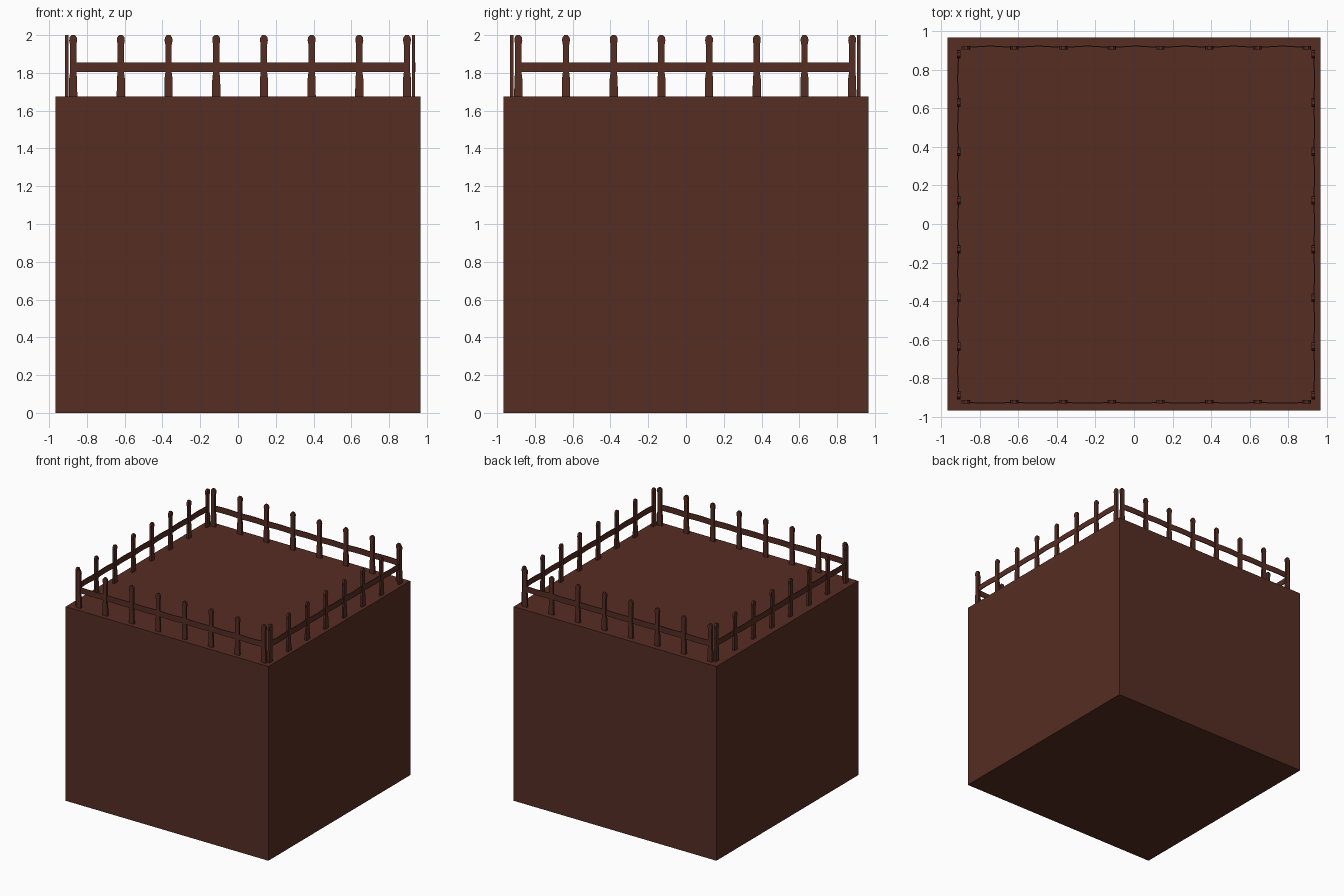
import bpy, bmesh, math
from mathutils import Matrix, Vector

if "Cube" in bpy.data.objects:
    bpy.data.objects.remove(bpy.data.objects["Cube"])

brown = bpy.data.materials.new("dark_brown_wood")
brown.diffuse_color = (0.092, 0.026, 0.017, 1)
brown.use_nodes = True
brown.node_tree.nodes["Principled BSDF"].inputs["Base Color"].default_value = brown.diffuse_color

BASE_TOP = 1.675
CENTRE = Vector((0.011, -0.004, 0))   # fence sits slightly off centre
DIST, PITCH, COUNT = 0.918, 0.2525, 8
HALF_SPAN = PITCH * (COUNT - 1) / 2


def finish(bm, name):
    bmesh.ops.recalc_face_normals(bm, faces=bm.faces)
    me = bpy.data.meshes.new(name)
    bm.to_mesh(me)
    bm.free()
    me.materials.append(brown)
    ob = bpy.data.objects.new(name, me)
    bpy.context.collection.objects.link(ob)
    return ob


def extrude_outline(bm, points, offset):
    face = bm.faces.new([bm.verts.new(p) for p in points])
    new = bmesh.ops.extrude_face_region(bm, geom=[face])["geom"]
    bmesh.ops.translate(bm, vec=offset,
                        verts=[v for v in new if isinstance(v, bmesh.types.BMVert)])


# Solid block
bm = bmesh.new()
bmesh.ops.create_cube(bm, size=1, matrix=Matrix.Translation((0, 0, BASE_TOP / 2))
                      @ Matrix.Diagonal((1.934, 1.934, BASE_TOP, 1)))
finish(bm, "block")

# Picket half outline: (half width, height)
PICKET = [(0.022, BASE_TOP - 0.005), (0.021, 1.77), (0.017, 1.80), (0.017, 1.95),
          (0.021, 1.972), (0.019, 1.988), (0.009, 2.0)]


def fence_side(name, angle):
    turn = Matrix.Translation(CENTRE) @ Matrix.Rotation(angle, 4, 'Z')
    # Pickets with pointed heads
    bm = bmesh.new()
    for i in range(COUNT):
        x = -HALF_SPAN + i * PITCH
        outline = [(x + w, -DIST - 0.009, z) for w, z in PICKET]
        outline += [(x - w, -DIST - 0.009, z) for w, z in reversed(PICKET)]
        extrude_outline(bm, outline, Vector((0, 0.018, 0)))
    bm.transform(turn)
    finish(bm, name + "_pickets")
    # Thin rail bowing slightly outward between pickets
    bm = bmesh.new()
    steps = (COUNT - 1) * 6
    curve = [(-HALF_SPAN + i * PITCH / 6,
              -DIST - 0.007 * abs(math.sin(math.pi * i / 6))) for i in range(steps + 1)]
    outline = [(x, y - 0.003, 1.805) for x, y in curve]
    outline += [(x, y + 0.003, 1.805) for x, y in reversed(curve)]
    extrude_outline(bm, outline, Vector((0, 0, 0.05)))
    bm.transform(turn)
    finish(bm, name + "_rail")


for i, side in enumerate(("front", "right", "back", "left")):
    fence_side(side + "_fence", i * math.pi / 2)
